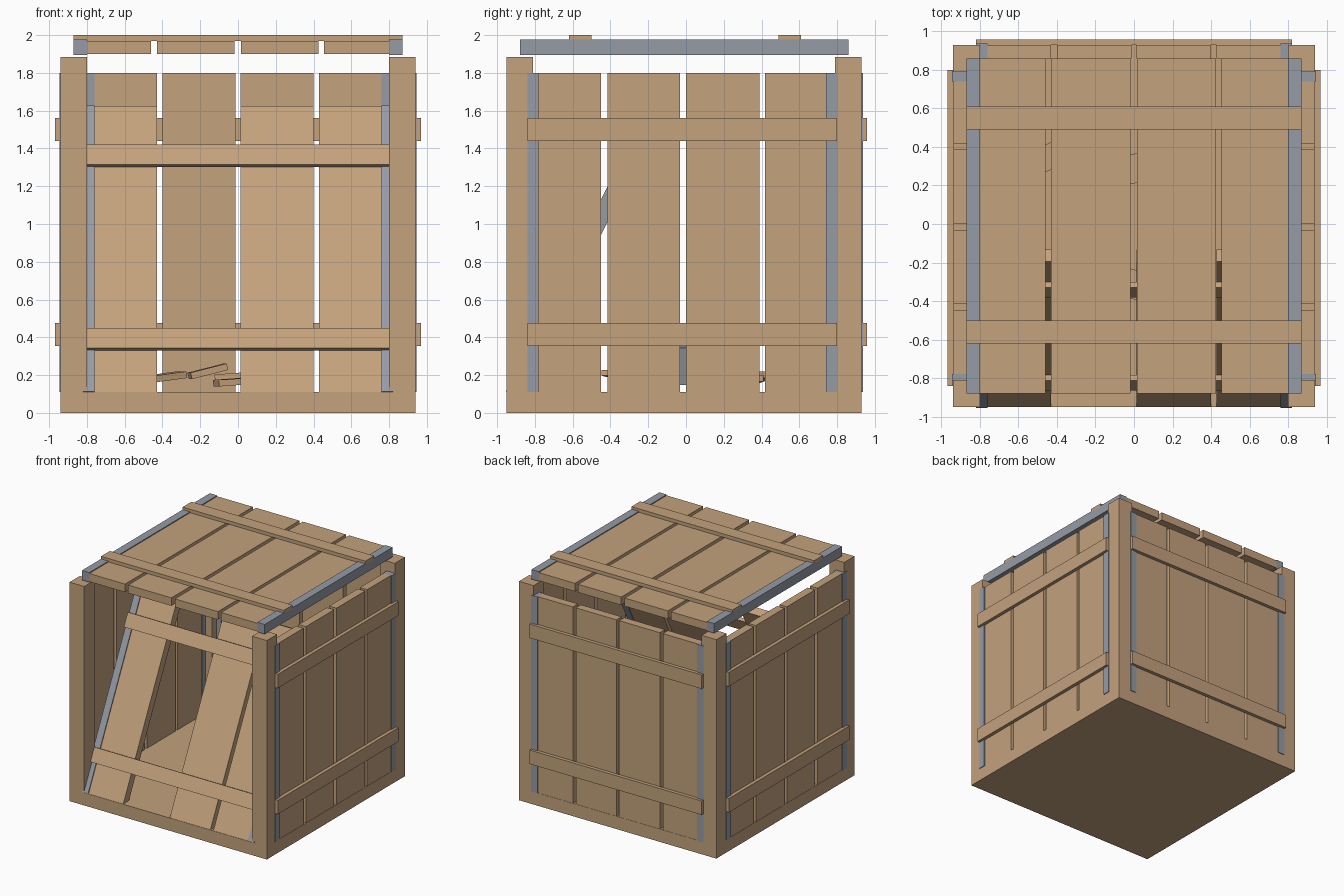
import bpy, bmesh, math
from mathutils import Matrix, Vector

cube = bpy.data.objects.get("Cube")
if cube:
    bpy.data.objects.remove(cube, do_unlink=True)


def material(name, rgb):
    m = bpy.data.materials.new(name)
    m.use_nodes = True
    m.diffuse_color = (*rgb, 1)
    m.node_tree.nodes["Principled BSDF"].inputs["Base Color"].default_value = (*rgb, 1)
    return m


WOOD = material("warm_wood", (0.55, 0.36, 0.205))
METAL = material("grey_metal", (0.30, 0.33, 0.38))


def box(name, x, y, z, mat=WOOD, frame=Matrix()):
    """Box between three (low, high) ranges, placed in a local frame."""
    bm = bmesh.new()
    bmesh.ops.create_cube(bm, size=1)
    for v in bm.verts:
        local = [r[0] + (r[1] - r[0]) * (c + 0.5) for r, c in zip((x, y, z), v.co)]
        v.co = frame @ Vector(local)
    bmesh.ops.recalc_face_normals(bm, faces=bm.faces)
    mesh = bpy.data.meshes.new(name)
    bm.to_mesh(mesh)
    bm.free()
    mesh.materials.append(mat)
    obj = bpy.data.objects.new(name, mesh)
    bpy.context.collection.objects.link(obj)
    return obj


def frame(origin, across, along, out):
    m = Matrix((across, along, out)).transposed().to_4x4()
    m.translation = Vector(origin)
    return m


def panel(name, f, half, edge, gaps, length, battens, missing=()):
    """Planks between two metal edge strips, tied by two battens."""
    starts = [-edge] + [g[1] for g in gaps]
    ends = [g[0] for g in gaps] + [edge]
    for i, span in enumerate(zip(starts, ends)):
        if i not in missing:
            box(f"{name}_plank_{i + 1}", span, (0, length), (-0.07, 0), WOOD, f)
    for side, span in (("a", (-half, -edge)), ("b", (edge, half))):
        box(f"{name}_metal_strip_{side}", span, (0, length), (-0.075, 0.008), METAL, f)
    for i, low in enumerate(battens):
        box(f"{name}_batten_{i + 1}", (-half, half), (low, low + 0.12), (0, 0.03), WOOD, f)


# Base slab and corner posts
box("base", (-0.94, 0.94), (-0.95, 0.93), (0, 0.11))
for sx, x in (("right", (-0.94, -0.8)), ("left", (0.8, 0.94))):
    for sy, y in (("front", (-0.95, -0.81)), ("back", (0.79, 0.93))):
        box(f"{sy}_{sx}_post", x, y, (0.11, 1.885))

# Side and back walls
X, Y, Z = Vector((1, 0, 0)), Vector((0, 1, 0)), Vector((0, 0, 1))
WALL_GAPS = [(-0.43, -0.4), (-0.013, 0.013), (0.4, 0.428)]
SIDE_GAPS = [(-0.43, -0.395), (-0.012, 0.02), (0.41, 0.438)]
RAILS = (0.245, 1.33)
for name, s in (("left_wall", 1), ("right_wall", -1)):
    panel(name, frame((s * 0.938, -0.02, 0.11), Y, Z, X * s), 0.82, 0.76, SIDE_GAPS, 1.69, RAILS)
panel("back_wall", frame((0, 0.928, 0.11), X, Z, Y), 0.82, 0.76, WALL_GAPS, 1.69, RAILS)

# Front panel fallen inward, one plank gone
tilt = math.radians(26.4)
along = Vector((0, math.sin(tilt), math.cos(tilt)))
out = Vector((0, -math.cos(tilt), math.sin(tilt)))
panel("front_panel", frame((0, -0.947, 0.11), X, along, out), 0.82, 0.76, WALL_GAPS, 1.69, RAILS, (1,))

# Raised lid
LID_GAPS = [(-0.46, -0.43), (-0.018, 0.015), (0.425, 0.455)]
panel("lid", frame((0, -0.88, 1.97), X, Y, Z), 0.87, 0.8, LID_GAPS, 1.74, (0.26, 1.37))


# Broken plank pieces and a loose metal piece on the floor
def debris(name, place, size, yaw, roll, mat=WOOD):
    f = (Matrix.Translation(place) @ Matrix.Rotation(math.radians(yaw), 4, "Z")
         @ Matrix.Rotation(math.radians(roll), 4, "Y"))
    box(name, *[(-d / 2, d / 2) for d in size], mat, f)


debris("broken_board_1", (-0.46, 0.34, 0.18), (0.36, 0.13, 0.035), 25, -7)
debris("broken_board_2", (-0.16, 0.1, 0.22), (0.2, 0.1, 0.035), 10, -14)
debris("broken_board_3", (0.06, 0.3, 0.17), (0.36, 0.15, 0.035), 12, -4)
debris("broken_board_4", (0.06, -0.33, 0.2), (0.34, 0.15, 0.03), -15, -4)
debris("loose_metal_piece", (0.35, -0.02, 0.25), (0.06, 0.07, 0.2), 15, 8, METAL)
